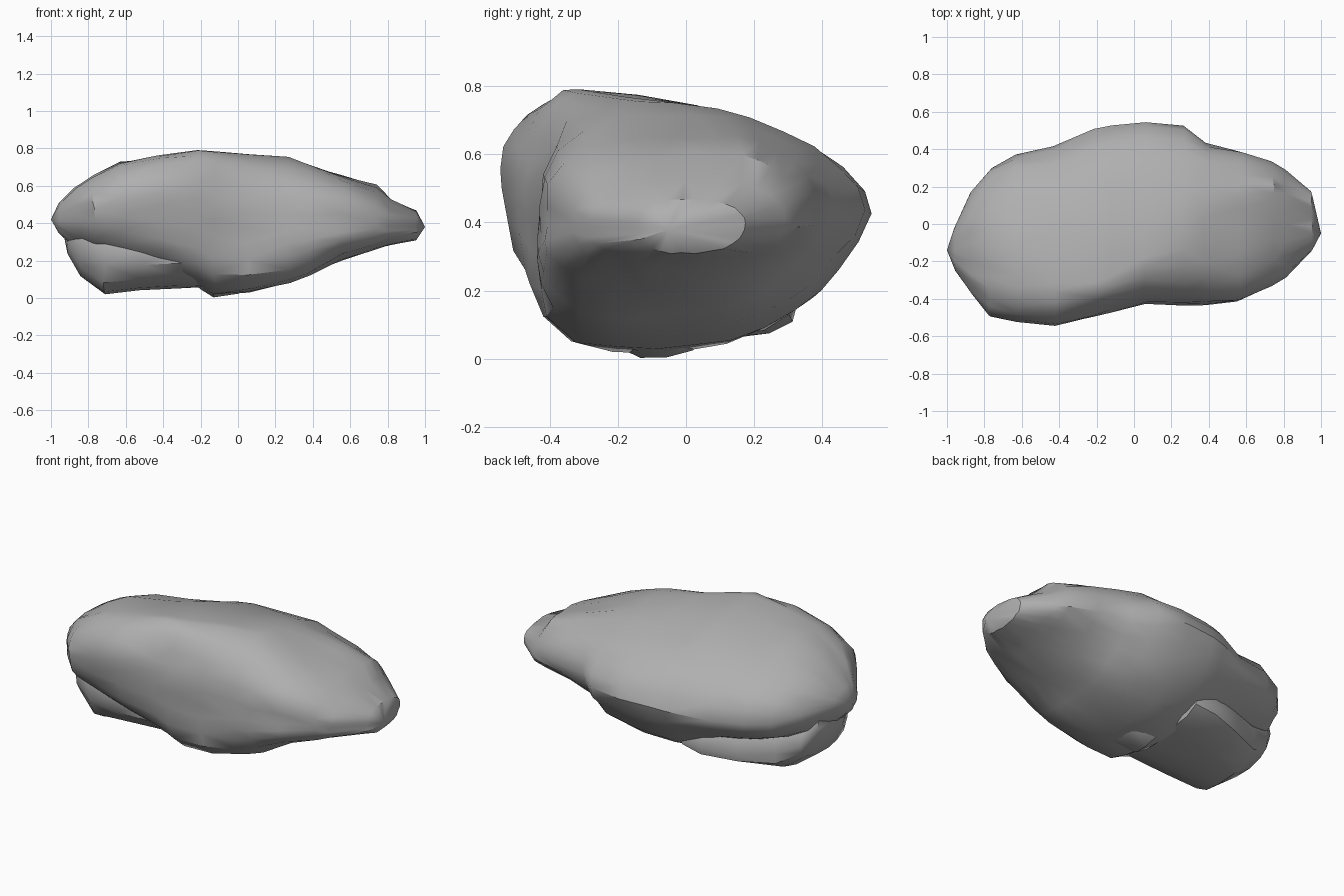
import bpy, bmesh, math, random
from mathutils import Vector, noise

random.seed(4)

stone = bpy.data.materials.new("grey stone")
stone.diffuse_color = (0.43, 0.43, 0.43, 1)


def ring(row, n, powers):
    """Lopsided rounded outline: four quarter curves that meet at the
    front, back, top and bottom extremes of the section."""
    x, yf, yb, zt, zb, zf, zk, yt = row
    ybot = 0.5 * (yf + yb) - 0.03
    pts = []
    for i in range(n):
        a = 2 * math.pi * i / n
        c, s = round(math.cos(a), 6), round(math.sin(a), 6)
        back, up = c >= 0, s >= 0
        p = powers[(0 if up else 2) + (1 if back else 0)]
        yc = yt if up else ybot
        zc = zk if back else zf
        # even spacing along the curve: scale the unit direction outwards
        k = (abs(c) ** p + abs(s) ** p) ** (-1 / p)
        y = yc + ((yb if back else yf) - yc) * abs(c) * k
        z = zc + ((zt if up else zb) - zc) * abs(s) * k
        pts.append(Vector((x, y, z)))
    return pts


def blend(x, keys):
    """Curve powers for a station, blended between (x, powers) keys."""
    x = max(keys[0][0], min(keys[-1][0], x))
    for (x0, a), (x1, b) in zip(keys, keys[1:]):
        if x <= x1:
            t = (x - x0) / (x1 - x0)
            return [u + (v - u) * t for u, v in zip(a, b)]


def loft_rock(name, start, rows, end, n, keys, rough):
    bm = bmesh.new()
    rings = []
    for row in rows:
        verts = []
        size = min(1.0, (row[2] - row[1]) / 0.6)
        for p in ring(row, n, blend(row[0], keys)):
            # chipped, slightly uneven surface
            d = noise.noise_vector(p * 4.0) * rough
            d += Vector([random.uniform(-0.4, 0.4) * rough for _ in range(3)])
            q = p + d * size
            q.z = max(q.z, 0.0)
            verts.append(bm.verts.new(q))
        rings.append(verts)
    for a, b in zip(rings, rings[1:]):
        for i in range(n):
            j = (i + 1) % n
            bm.faces.new((a[i], a[j], b[j], b[i]))
    for tip, r in ((start, rings[0]), (end, rings[-1])):
        v = bm.verts.new(tip)
        for i in range(n):
            bm.faces.new((r[i], r[(i + 1) % n], v))
    bmesh.ops.triangulate(bm, faces=bm.faces[:])
    bmesh.ops.recalc_face_normals(bm, faces=bm.faces[:])
    me = bpy.data.meshes.new(name)
    bm.to_mesh(me)
    bm.free()
    me.materials.append(stone)
    ob = bpy.data.objects.new(name, me)
    bpy.context.collection.objects.link(ob)
    bpy.ops.object.select_all(action='DESELECT')
    ob.select_set(True)
    bpy.context.view_layer.objects.active = ob
    bpy.ops.object.shade_smooth_by_angle(angle=math.radians(35))
    return ob


# Main boulder: x, front y, back y, top z, bottom z, front z, back z, ridge y
boulder = [
    (-0.96, -0.25, -0.02, 0.51, 0.35, 0.43, 0.44, -0.15),
    (-0.87, -0.38, 0.17, 0.60, 0.26, 0.45, 0.43, -0.18),
    (-0.77, -0.485, 0.29, 0.66, 0.22, 0.48, 0.41, -0.24),
    (-0.63, -0.52, 0.37, 0.725, 0.18, 0.50, 0.40, -0.28),
    (-0.42, -0.54, 0.42, 0.755, 0.12, 0.50, 0.39, -0.31),
    (-0.22, -0.49, 0.50, 0.79, 0.06, 0.46, 0.40, -0.31),
    (-0.13, -0.47, 0.52, 0.78, 0.015, 0.42, 0.41, -0.27),
    (0.06, -0.435, 0.545, 0.765, 0.03, 0.36, 0.42, -0.18),
    (0.27, -0.435, 0.52, 0.745, 0.085, 0.36, 0.43, -0.04),
    (0.38, -0.435, 0.43, 0.715, 0.12, 0.37, 0.45, 0.02),
    (0.56, -0.41, 0.39, 0.655, 0.205, 0.39, 0.44, 0.09),
    (0.74, -0.33, 0.335, 0.595, 0.265, 0.39, 0.42, 0.12),
    (0.81, -0.275, 0.29, 0.525, 0.285, 0.38, 0.40, 0.08),
    (0.95, -0.14, 0.175, 0.47, 0.31, 0.38, 0.40, 0.03),
]
# Fullness of upper front, upper back, lower front, lower back quarters
boulder_fullness = [
    (-0.96, (2.0, 2.0, 2.0, 2.0)),
    (-0.42, (2.6, 1.85, 2.3, 1.7)),
    (0.06, (2.5, 1.8, 4.5, 1.5)),
    (0.50, (3.4, 1.8, 3.2, 1.8)),
    (0.95, (2.6, 2.0, 2.4, 2.2)),
]
loft_rock("boulder", (-1, -0.14, 0.42), boulder, (1, -0.05, 0.38),
          28, boulder_fullness, 0.016)

# Lower chunk split off under the left end
chunk = [
    (-0.91, -0.20, 0.06, 0.42, 0.24, 0.32, 0.32, -0.06),
    (-0.84, -0.34, 0.12, 0.40, 0.12, 0.30, 0.22, -0.09),
    (-0.71, -0.40, 0.17, 0.38, 0.02, 0.28, 0.15, -0.10),
    (-0.52, -0.42, 0.26, 0.38, 0.045, 0.27, 0.14, -0.10),
    (-0.32, -0.42, 0.32, 0.38, 0.06, 0.27, 0.15, -0.10),
    (-0.18, -0.40, 0.30, 0.36, 0.06, 0.26, 0.18, -0.08),
]
loft_rock("lower_chunk", (-0.93, -0.06, 0.33), chunk, (-0.05, -0.05, 0.20),
          16, [(-1, (2.2, 2.2, 2.0, 2.5)), (0, (2.2, 2.2, 3, 3.5))], 0.012)

# Small foot the rock rests on
foot = [
    (-0.20, -0.20, 0.06, 0.15, 0.045, 0.08, 0.08, -0.07),
    (-0.13, -0.20, 0.05, 0.15, 0.0, 0.06, 0.06, -0.07),
    (0.0, -0.20, 0.04, 0.15, 0.02, 0.06, 0.06, -0.08),
]
loft_rock("foot", (-0.23, -0.07, 0.08), foot, (0.08, -0.07, 0.05),
          10, [(-1, (2, 2, 2, 2)), (1, (2, 2, 2, 2))], 0.006)
